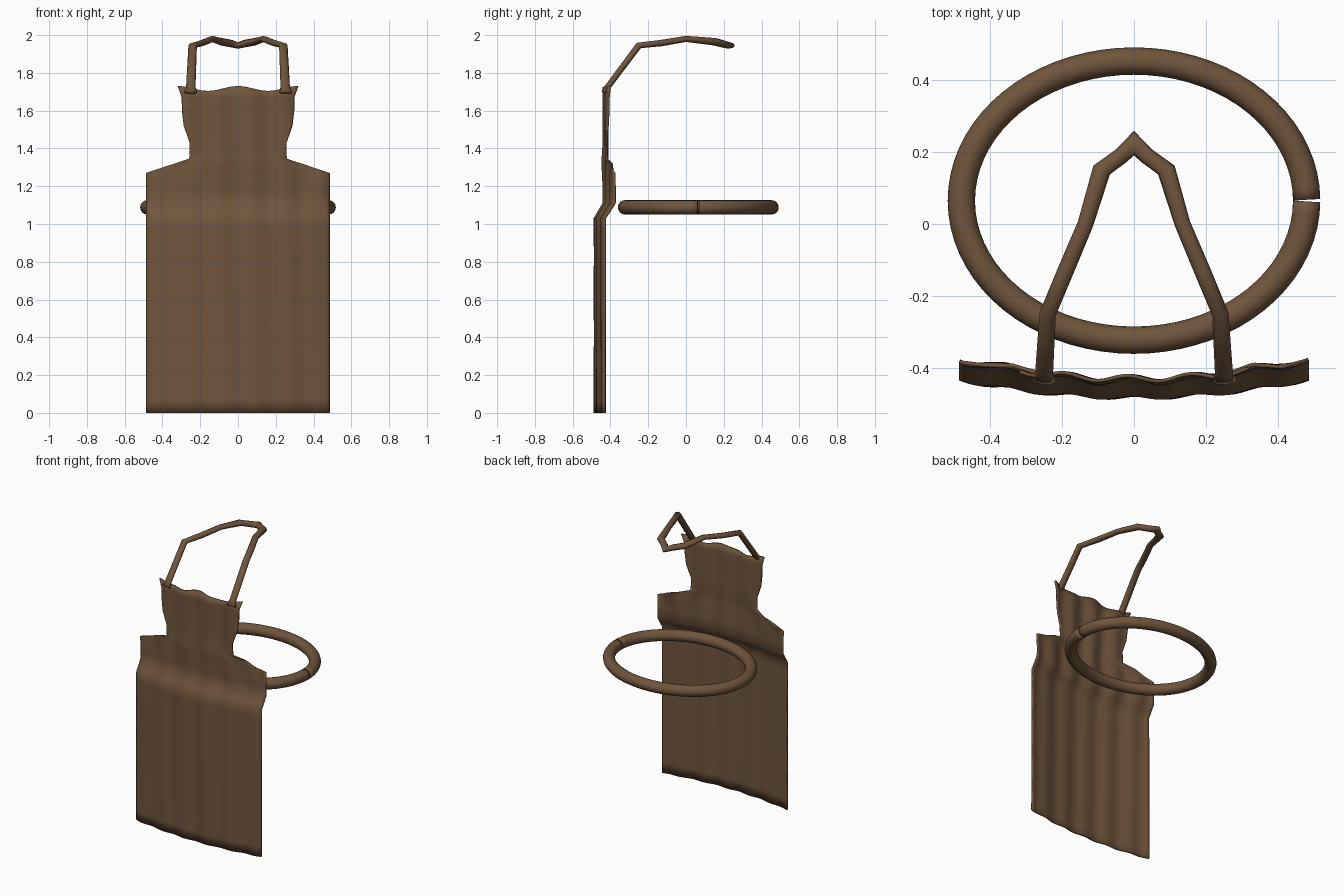
import bpy
import bmesh
from math import sin, cos, pi, tau
from mathutils import Vector

cube = bpy.data.objects.get("Cube")
if cube:
    bpy.data.objects.remove(cube)

brown = bpy.data.materials.new("brown cloth")
brown.use_nodes = True
BROWN = (0.16, 0.09, 0.045, 1)
brown.diffuse_color = BROWN
shader = brown.node_tree.nodes["Principled BSDF"]
shader.inputs["Base Color"].default_value = BROWN
shader.inputs["Roughness"].default_value = 0.9


def finish(name, bm):
    """Turn a bmesh into a smooth, brown object."""
    bmesh.ops.recalc_face_normals(bm, faces=bm.faces)
    mesh = bpy.data.meshes.new(name)
    bm.to_mesh(mesh)
    bm.free()
    mesh.materials.append(brown)
    for face in mesh.polygons:
        face.use_smooth = True
    obj = bpy.data.objects.new(name, mesh)
    bpy.context.collection.objects.link(obj)
    return obj


def skin(bm, rings, closed):
    """Join neighbouring rows of vertices with quads."""
    for a, b in zip(rings, rings[1:]):
        count = len(a)
        for i in range(count if closed else count - 1):
            j = (i + 1) % count
            bm.faces.new((a[i], a[j], b[j], b[i]))


def tube(name, path, sides):
    """Sweep an ellipse along (point, half width, half height) entries."""
    bm = bmesh.new()
    rings = []
    points = [Vector(p[0]) for p in path]
    for i, (_, width, height) in enumerate(path):
        ahead = points[min(i + 1, len(path) - 1)]
        along = (ahead - points[max(i - 1, 0)]).normalized()
        side = along.cross(Vector((0, 0, 1))).normalized()
        up = side.cross(along)
        rings.append([bm.verts.new(points[i] + side * width * cos(t) + up * height * sin(t))
                      for t in (tau * k / sides for k in range(sides))])
    skin(bm, rings, True)
    bm.faces.new(rings[0])
    bm.faces.new(rings[-1])
    return finish(name, bm)


# Apron panel: half width at each height, from hem to top edge
outline = [(0, .485), (.07, .485), (.3, .485), (.55, .485), (.8, .485), (.98, .485),
           (1.03, .485), (1.065, .485), (1.11, .485), (1.18, .485), (1.27, .485),
           (1.295, .41), (1.32, .335), (1.345, .258), (1.38, .256), (1.43, .256),
           (1.47, .27), (1.52, .287), (1.6, .296), (1.67, .297), (1.73, .318)]


def cloth_depth(x, z):
    step = min(max((z - 1.03) / 0.08, 0), 1)
    bow = 0.05 * (x / 0.485) ** 2
    folds = (0.005 + 0.003 * step) * sin(36 * x + 0.6 * z + 1.2)
    crease = 0.008 * sin(14 * abs(x)) * max(0, 1 - abs(z - 1.32) / 0.1)
    return -0.48 + 0.05 * step + bow + folds - crease


bm = bmesh.new()
rows = []
COLUMNS = 56
for z, half in outline:
    row = []
    for k in range(COLUMNS + 1):
        u = 2 * k / COLUMNS - 1
        x = half * u
        # The top edge sags a little beside its corners
        sag = 0.025 * sin(pi * abs(u)) ** 2 if z > 1.7 else 0
        row.append(bm.verts.new((x, cloth_depth(x, z), z - sag)))
    rows.append(row)
skin(bm, rows, False)
apron = finish("apron_panel", bm)
thick = apron.modifiers.new("cloth thickness", "SOLIDIFY")
thick.thickness = 0.01
thick.offset = 0

# Waist tie: an oval loop with a fine slit at its left end
loop = []
for k in range(73):
    t = 0.006 + (tau - 0.012) * k / 72
    loop.append(((0.48 * cos(t), 0.065 + 0.388 * sin(t), 1.088), 0.038, 0.038))
tube("waist_tie", loop, 16)

# Neck strap: one half mirrored over to the other, meeting in a point at the back
half_strap = [((.252, -.435, 1.695), .034, .014), ((.25, -.415, 1.725), .025, .016),
              ((.24, -.25, 1.945), .023, .018), ((.19, -.13, 1.958), .023, .017),
              ((.135, 0, 1.98), .022, .016), ((.09, .15, 1.965), .026, .02),
              ((.035, .19, 1.955), .023, .02)]
tip = [((0, .225, 1.945), .034, .017)]
mirrored = [((-p[0], p[1], p[2]), w, h) for p, w, h in reversed(half_strap)]
tube("neck_strap", half_strap + tip + mirrored, 8)
